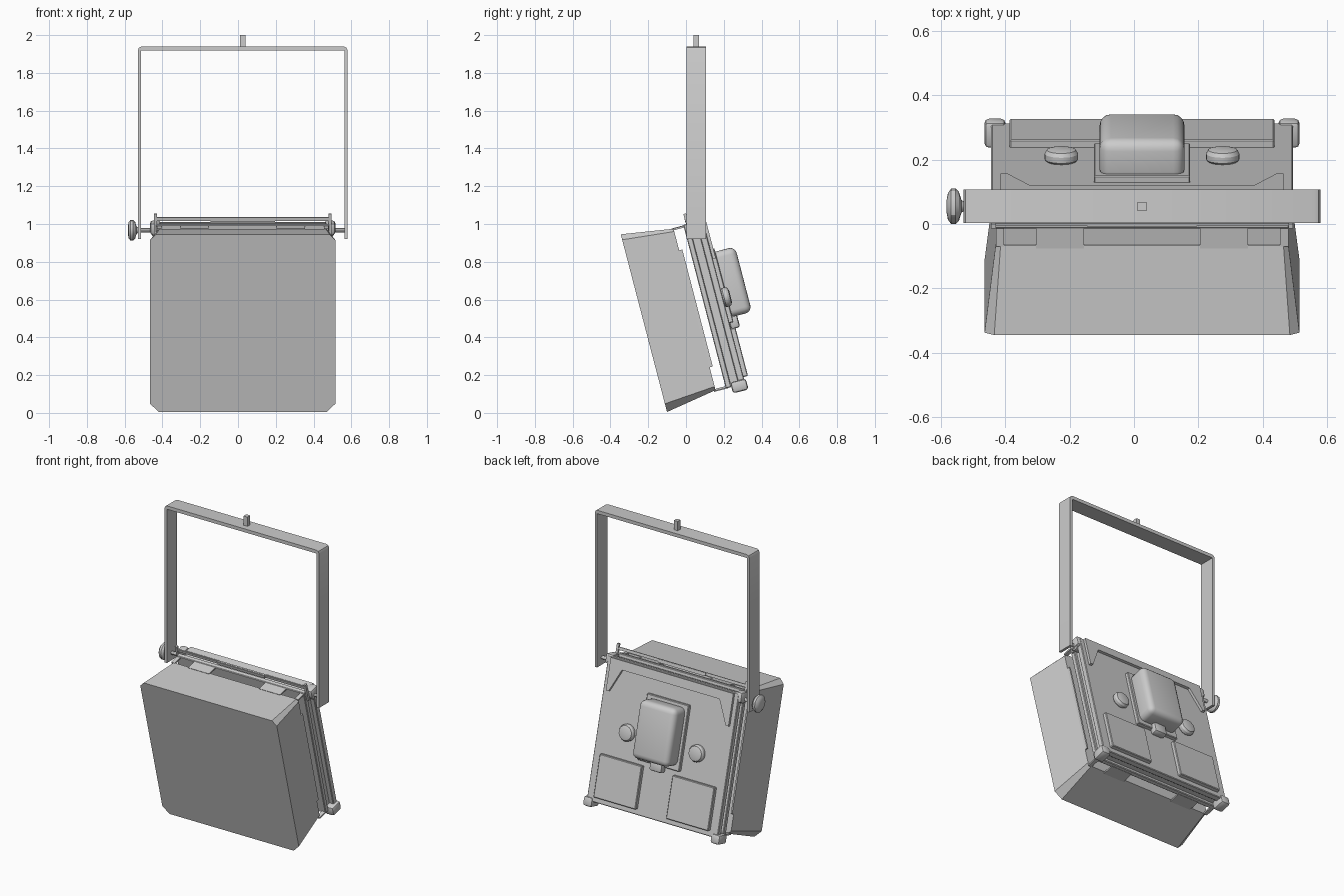
import bpy, bmesh, math
from mathutils import Matrix, Vector

if "Cube" in bpy.data.objects:
    bpy.data.objects.remove(bpy.data.objects["Cube"])

TILT = Matrix.Translation((0.025, 0.055, 0.967)) @ Matrix.Rotation(math.radians(14.6), 4, 'X')
FLAT = Matrix.Translation((0.025, 0.055, 0))


def finish(name, bm, frame, bevel=0, segs=2):
    if bevel:
        bmesh.ops.bevel(bm, geom=bm.edges[:], offset=bevel, segments=segs,
                        profile=0.5, affect='EDGES', clamp_overlap=True)
    bmesh.ops.recalc_face_normals(bm, faces=bm.faces[:])
    bm.transform(frame)
    me = bpy.data.meshes.new(name)
    bm.to_mesh(me)
    bm.free()
    ob = bpy.data.objects.new(name, me)
    bpy.context.collection.objects.link(ob)
    return ob


def box(name, x, y, z, frame=TILT, bevel=0, segs=2):
    bm = bmesh.new()
    bmesh.ops.create_cube(bm, size=1)
    for v in bm.verts:
        v.co = Vector([(r[0] + r[1]) / 2 + c * (r[1] - r[0]) for c, r in zip(v.co, (x, y, z))])
    return finish(name, bm, frame, bevel, segs)


def pair(name, x, y, z, **kw):
    for side, s in (("right", 1), ("left", -1)):
        box(f"{name}_{side}", sorted((s * x[0], s * x[1])), y, z, **kw)


def prism(name, pts, y0, y1, frame=TILT):
    # extrude an x-z outline along y
    bm = bmesh.new()
    f = bm.faces.new([bm.verts.new((x, y0, z)) for x, z in pts])
    r = bmesh.ops.extrude_face_region(bm, geom=[f])
    bmesh.ops.translate(bm, vec=(0, y1 - y0, 0), verts=[v for v in r['geom'] if isinstance(v, bmesh.types.BMVert)])
    return finish(name, bm, frame)


def lathe(name, profile, frame, n=24):
    # profile of (radius, height) turned about z, then placed by frame
    bm = bmesh.new()
    rings = [[bm.verts.new((r * math.cos(2 * math.pi * i / n), r * math.sin(2 * math.pi * i / n), h))
              for i in range(n)] for r, h in profile]
    for a, b in zip(rings, rings[1:]):
        for i in range(n):
            bm.faces.new((a[i], a[(i + 1) % n], b[(i + 1) % n], b[i]))
    bm.faces.new(rings[0])
    bm.faces.new(rings[-1])
    return finish(name, bm, frame)


# softbox diffuser: tapered loft between chamfered rectangles
def ring(hx, z0, z1, cb, ct):
    return [(-hx + cb, z0), (hx - cb, z0), (hx, z0 + cb), (hx, z1 - ct),
            (hx - ct, z1), (-hx + ct, z1), (-hx, z1 - ct), (-hx, z0 + cb)]


bm = bmesh.new()
front = [bm.verts.new((x, -0.393, z)) for x, z in ring(0.49, -0.892, 0.08, 0.045, 0.03)]
back = [bm.verts.new((x, -0.115, z)) for x, z in ring(0.455, -0.845, 0.038, 0.02, 0.015)]
for i in range(8):
    j = (i + 1) % 8
    bm.faces.new((front[i], front[j], back[j], back[i]))
bm.faces.new(front)
bm.faces.new(back)
finish("softbox", bm, TILT)

# thin rear frame and clips joining the softbox to the housing
pair("softbox_side_strip", (0.445, 0.455), (-0.115, -0.098), (-0.72, -0.08))
for s in (-1, 1):
    box("top_clip", (s * 0.255 - 0.075, s * 0.255 + 0.075), (-0.125, -0.05), (0.032, 0.042))
    box("bottom_clip", (s * 0.255 - 0.075, s * 0.255 + 0.075), (-0.125, -0.05), (-0.852, -0.842))
pair("top_corner_link", (0.43, 0.455), (-0.118, -0.04), (0.03, 0.04))
pair("bottom_corner_link", (0.43, 0.455), (-0.118, -0.04), (-0.848, -0.838))

# housing: front flange, core and back panel with a groove between
box("front_flange", (-0.458, 0.458), (-0.06, -0.03), (-0.85, 0.045), bevel=0.004, segs=1)
box("housing_core", (-0.44, 0.44), (-0.032, 0.012), (-0.83, 0.025))
box("back_panel", (-0.47, 0.47), (0.01, 0.046), (-0.85, 0.035), bevel=0.004, segs=1)

# raised rim with triangular gussets at the upper corners
prism("top_rim", [(-0.44, 0.03), (-0.44, -0.17), (-0.42, -0.17), (-0.35, -0.025),
                  (0.35, -0.025), (0.42, -0.17), (0.44, -0.17), (0.44, 0.03)], 0.04, 0.062)

# corner bumpers
pair("top_bumper", (0.435, 0.49), (-0.03, 0.045), (-0.02, 0.045), bevel=0.014)
pair("bottom_bumper", (0.425, 0.49), (-0.03, 0.055), (-0.885, -0.825), bevel=0.014)

# filter latch: upright pins and cross rail
pair("latch_pin", (0.455, 0.47), (-0.045, -0.03), (-0.02, 0.1))
box("latch_rail", (-0.46, 0.46), (-0.042, -0.034), (0.062, 0.08))
box("latch_grip", (-0.17, 0.17), (-0.046, -0.03), (0.058, 0.078))

# rear pads, base plate, ballast box and connector
pair("rear_pad", (0.11, 0.412), (0.04, 0.07), (-0.815, -0.55), bevel=0.004, segs=1)
box("ballast_plate", (-0.15, 0.15), (0.04, 0.068), (-0.52, -0.115), bevel=0.004, segs=1)
box("ballast_box", (-0.132, 0.132), (0.04, 0.176), (-0.492, -0.135), bevel=0.035, segs=4)
box("connector", (-0.045, 0.045), (0.045, 0.095), (-0.555, -0.48), bevel=0.014)

# round rear knobs
for s in (-1, 1):
    place = TILT @ Matrix.Translation((s * 0.251, 0.04, -0.382)) @ Matrix.Rotation(-math.pi / 2, 4, 'X')
    lathe("rear_knob", [(0.04, 0), (0.052, 0.012), (0.052, 0.03), (0.045, 0.042), (0.028, 0.047)], place)

# yoke: U-shaped strap with eased corners, and hanging pin
o, i, t, b = 0.555, 0.538, 1.94, 0.92
prism("yoke", [(-o, b), (-o, t - 0.02), (-o + 0.006, t - 0.006), (-o + 0.02, t), (o - 0.02, t),
               (o - 0.006, t - 0.006), (o, t - 0.02), (o, b), (i, b), (i, t - 0.022),
               (-i, t - 0.022), (-i, b)], -0.052, 0.052, FLAT)
box("hanging_pin", (-0.014, 0.014), (-0.014, 0.014), (1.93, 2.0), frame=FLAT)

# pivot bolts and tilt lock knob
axle = FLAT @ Matrix.Translation((0, 0, 0.967))
for s in (-1, 1):
    lathe("pivot_bolt", [(0.011, 0.43), (0.011, 0.545)], axle @ Matrix.Rotation(s * math.pi / 2, 4, 'Y'), 12)
    lathe("pivot_boss", [(0.03, 0.43), (0.03, 0.478), (0.022, 0.484)],
          axle @ Matrix.Rotation(s * math.pi / 2, 4, 'Y'), 20)
lathe("lock_knob", [(0.012, 0.55), (0.02, 0.562), (0.046, 0.57), (0.055, 0.58), (0.055, 0.594),
                    (0.042, 0.604), (0.02, 0.608)], axle @ Matrix.Rotation(-math.pi / 2, 4, 'Y'), 12)

# smooth shading with sharp edges kept
for ob in bpy.data.objects:
    ob.select_set(True)
    bpy.context.view_layer.objects.active = ob
bpy.ops.object.shade_smooth_by_angle(angle=math.radians(30))
